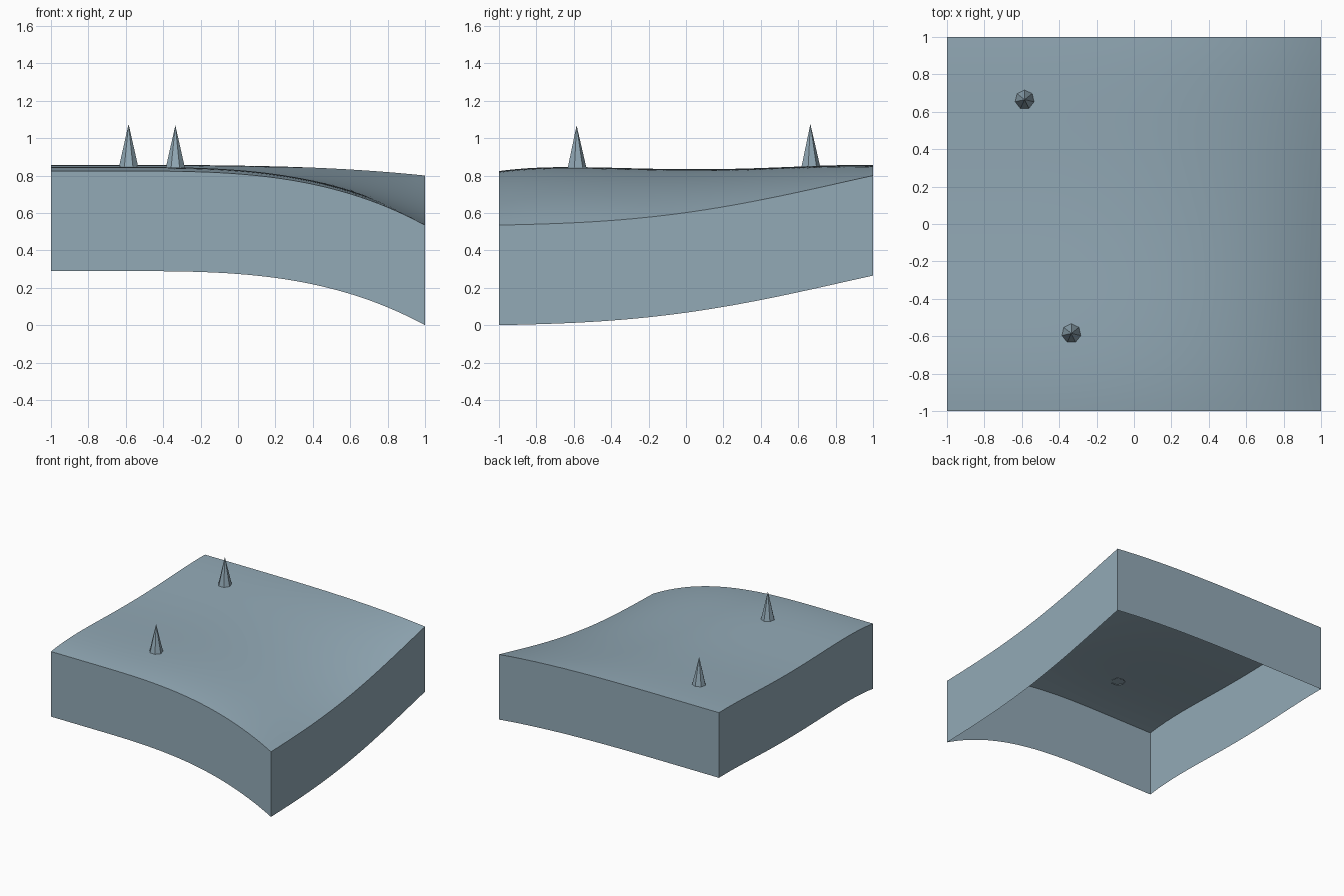
import bpy
import bmesh
import math

cube = bpy.data.objects.get("Cube")
if cube:
    bpy.data.objects.remove(cube)

# Single slate blue material
slate = bpy.data.materials.new("slate_blue")
slate.use_nodes = True
colour = (0.29, 0.40, 0.47, 1)
slate.diffuse_color = colour
slate.node_tree.nodes["Principled BSDF"].inputs["Base Color"].default_value = colour

KNOTS = (-1, -0.5, 0, 0.5, 1)
RIDGE = (0.824, 0.844, 0.834, 0.844, 0.856)   # height along the high side
EDGE = (0.535, 0.553, 0.602, 0.69, 0.8)       # height along the low side
SKIRT = 0.535


def smooth_curve(values, t):
    """Polynomial through evenly spaced knots."""
    total = 0
    for i, a in enumerate(KNOTS):
        weight = 1
        for j, b in enumerate(KNOTS):
            if i != j:
                weight *= (t - b) / (a - b)
        total += values[i] * weight
    return total


def height(x, y):
    high, low = smooth_curve(RIDGE, y), smooth_curve(EDGE, y)
    return high + (low - high) * max(0, (x + 0.6) / 1.6) ** 3


def make_object(name, bm):
    mesh = bpy.data.meshes.new(name)
    bm.to_mesh(mesh)
    bm.free()
    obj = bpy.data.objects.new(name, mesh)
    bpy.context.collection.objects.link(obj)
    mesh.materials.append(slate)
    return obj


# Rolling ground surface with a skirt that follows its edge, open below
bm = bmesh.new()
bmesh.ops.create_grid(bm, x_segments=40, y_segments=40, size=1)
for v in bm.verts:
    v.co.z = height(v.co.x, v.co.y)
rim = [e for e in bm.edges if e.is_boundary]
skirt = bmesh.ops.extrude_edge_only(bm, edges=rim)["geom"]
for v in skirt:
    if isinstance(v, bmesh.types.BMVert):
        v.co.z -= SKIRT
bmesh.ops.recalc_face_normals(bm, faces=bm.faces)
bm.faces.ensure_lookup_table()
top = max(bm.faces, key=lambda f: abs(f.normal.z))
if top.normal.z < 0:
    bmesh.ops.reverse_faces(bm, faces=bm.faces)
terrain = make_object("terrain_block", bm)

bpy.ops.object.select_all(action='DESELECT')
terrain.select_set(True)
bpy.context.view_layer.objects.active = terrain
bpy.ops.object.shade_smooth_by_angle(angle=math.radians(30))

# Seven-sided spikes standing on the ground
for name, x, y in (("back_spike", -0.585, 0.665), ("front_spike", -0.335, -0.585)):
    bm = bmesh.new()
    bmesh.ops.create_cone(bm, cap_ends=False, segments=7,
                          radius1=0.053, radius2=0, depth=0.23)
    bmesh.ops.remove_doubles(bm, verts=bm.verts, dist=0.0001)
    bmesh.ops.recalc_face_normals(bm, faces=bm.faces)
    spike = make_object(name, bm)
    spike.location = (x, y, height(x, y) + 0.11)
